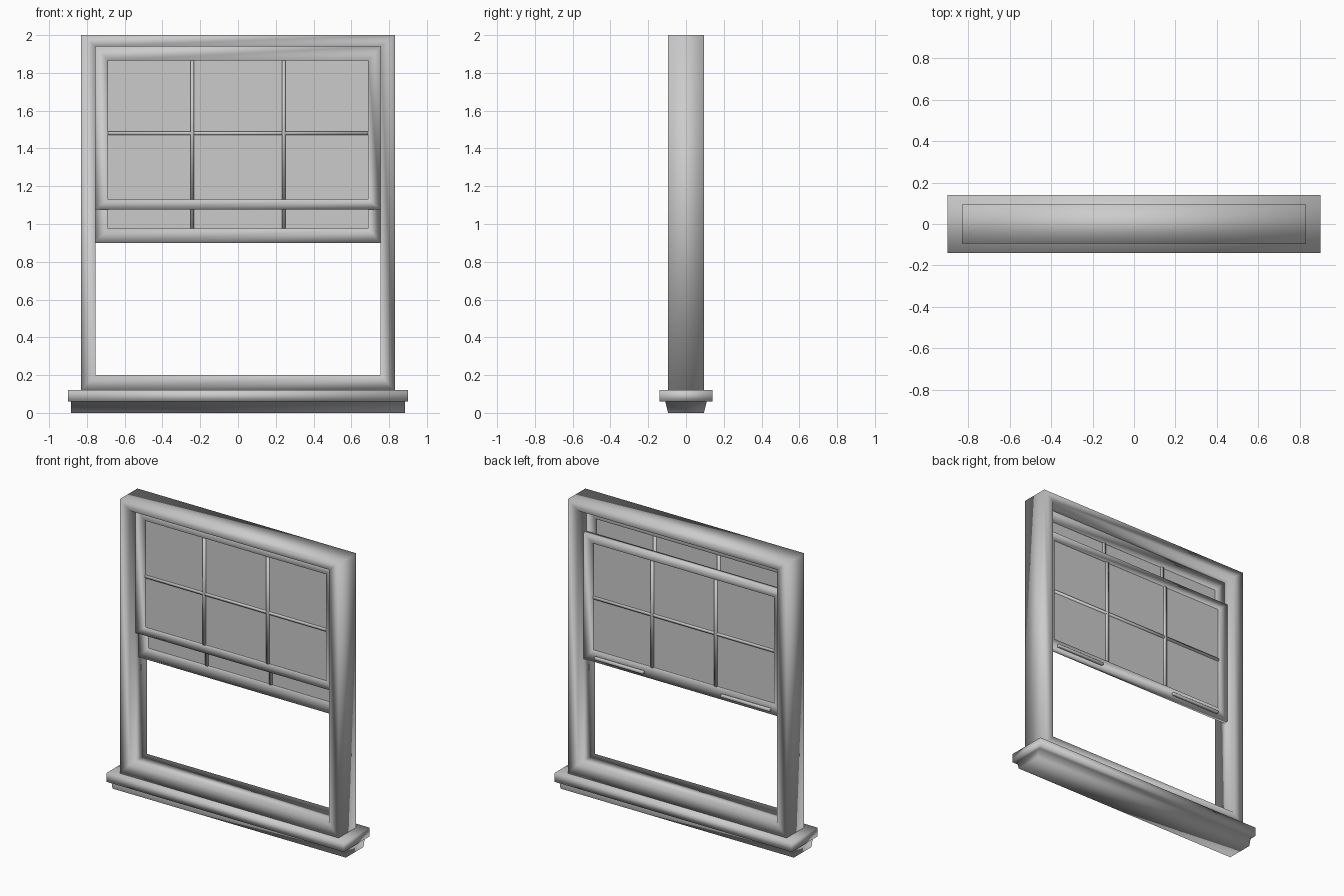
import bpy, bmesh

if "Cube" in bpy.data.objects:
    bpy.data.objects.remove(bpy.data.objects["Cube"])


def finish(name, bm, smooth=True):
    bmesh.ops.recalc_face_normals(bm, faces=bm.faces[:])
    mesh = bpy.data.meshes.new(name)
    bm.to_mesh(mesh)
    bm.free()
    for p in mesh.polygons:
        p.use_smooth = smooth
    obj = bpy.data.objects.new(name, mesh)
    bpy.context.collection.objects.link(obj)
    return obj


def stack(name, sections, smooth=True):
    """Closed solid lofted through centred rectangles (half_x, half_y, z)."""
    bm = bmesh.new()
    loops = [[bm.verts.new((sx * hx, sy * hy, z))
              for sx, sy in ((-1, -1), (1, -1), (1, 1), (-1, 1))]
             for hx, hy, z in sections]
    for a, b in zip(loops, loops[1:]):
        for i in range(4):
            j = (i + 1) % 4
            bm.faces.new((a[i], a[j], b[j], b[i]))
    bm.faces.new(loops[0])
    bm.faces.new(loops[-1])
    return finish(name, bm, smooth)


def box(name, x0, x1, y0, y1, z0, z1, smooth=True):
    obj = stack(name, [((x1 - x0) / 2, (y1 - y0) / 2, z0),
                       ((x1 - x0) / 2, (y1 - y0) / 2, z1)], smooth)
    obj.location = ((x0 + x1) / 2, (y0 + y1) / 2, 0)
    return obj


def ring(name, outer, inner, y0, y1):
    """Rectangular frame; outer and inner are (half_x, z_low, z_high)."""
    bm = bmesh.new()
    loops = []
    for (hx, lo, hi), y in ((outer, y0), (inner, y0), (inner, y1), (outer, y1)):
        loops.append([bm.verts.new(c) for c in
                      ((-hx, y, lo), (hx, y, lo), (hx, y, hi), (-hx, y, hi))])
    for k in range(4):
        a, b = loops[k], loops[(k + 1) % 4]
        for i in range(4):
            j = (i + 1) % 4
            bm.faces.new((a[i], a[j], b[j], b[i]))
    return finish(name, bm)


def sash(name, z0, z1, pane0, pane1, mid, y0, y1):
    """Sliding sash: rails and stiles, glazing bars and a glass sheet."""
    ring(name + "_frame", (0.755, z0, z1), (0.689, pane0, pane1), y0, y1)
    yc = (y0 + y1) / 2
    for side, x in (("left", -0.242), ("right", 0.242)):
        box(f"{name}_bar_{side}", x - 0.01, x + 0.01, yc - 0.012, yc + 0.012, pane0, pane1)
    box(name + "_bar_cross", -0.689, 0.689, yc - 0.011, yc + 0.011, mid - 0.009, mid + 0.009)
    box(name + "_glass", -0.689, 0.689, yc - 0.003, yc + 0.003, pane0, pane1, False)


# Sill board with tapered apron under it
stack("sill", [(0.885, 0.095, 0), (0.885, 0.11, 0.06), (0.9, 0.14, 0.06), (0.9, 0.14, 0.12)])

# Outer window frame
ring("window_frame", (0.83, 0.12, 2.0), (0.755, 0.2, 1.94), -0.095, 0.095)

# Fixed upper sash in front, raised lower sash behind
sash("upper_sash", 1.078, 1.94, 1.13, 1.866, 1.48, -0.03, 0.0)
sash("lower_sash", 0.9, 1.765, 0.975, 1.71, 1.335, 0.0, 0.03)

# Lift handles on the back of the lower sash
for side, x in (("left", -0.48), ("right", 0.48)):
    handle = box("lift_handle_" + side, x - 0.187, x + 0.187, 0.028, 0.048, 0.922, 0.942)
    bevel = handle.modifiers.new("bevel", "BEVEL")
    bevel.width = 0.005
    bevel.segments = 2
